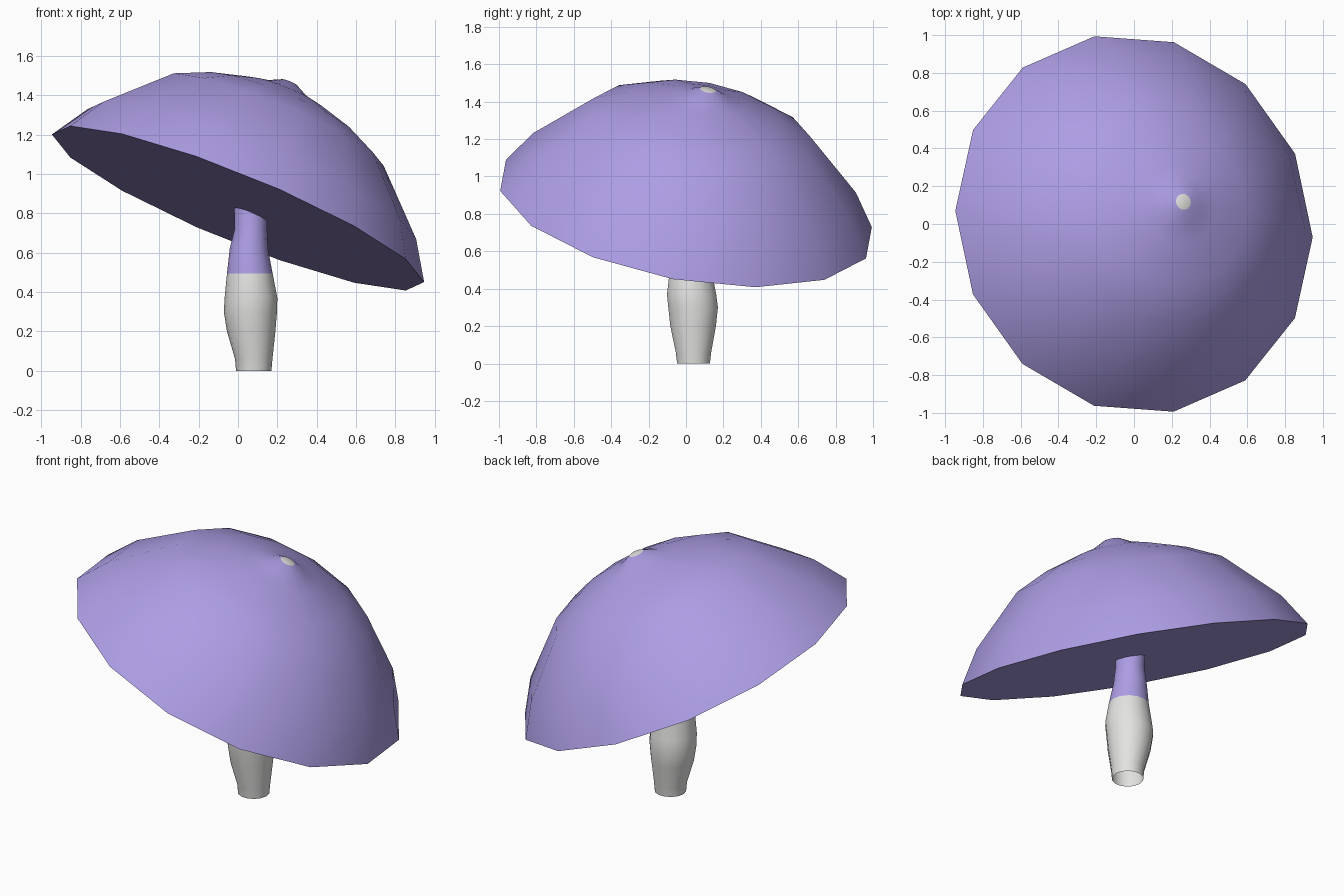
import bpy
import bmesh
import math
from mathutils import Matrix, Vector

SIDES = 14

cube = bpy.data.objects.get("Cube")
if cube:
    bpy.data.objects.remove(cube)


def make_material(name, rgb):
    mat = bpy.data.materials.new(name)
    mat.use_nodes = True
    color = (*rgb, 1)
    mat.diffuse_color = color
    mat.node_tree.nodes["Principled BSDF"].inputs["Base Color"].default_value = color
    return mat


purple = make_material("lavender", (0.42, 0.34, 0.78))
white = make_material("off_white", (0.77, 0.77, 0.76))


def add_ring(bm, center, rx, ry):
    angles = [2 * math.pi * i / SIDES for i in range(SIDES)]
    return [bm.verts.new(Vector(center) + Vector((rx * math.cos(a), ry * math.sin(a), 0)))
            for a in angles]


def bridge(bm, low, high, material):
    for i in range(SIDES):
        j = (i + 1) % SIDES
        face = bm.faces.new((low[i], low[j], high[j], high[i]))
        face.material_index = material


def finish(bm, name, materials, matrix=Matrix()):
    mesh = bpy.data.meshes.new(name)
    bm.to_mesh(mesh)
    bm.free()
    obj = bpy.data.objects.new(name, mesh)
    bpy.context.collection.objects.link(obj)
    for mat in materials:
        mesh.materials.append(mat)
    obj.matrix_world = matrix
    bpy.ops.object.select_all(action="DESELECT")
    obj.select_set(True)
    bpy.context.view_layer.objects.active = obj
    bpy.ops.object.shade_smooth_by_angle(angle=math.radians(40))
    return obj


# Cap: tilted dome with a flat underside and a small pale disc at its tip
cap_profile = [(1.02, 0), (0.9, 0.19), (0.605, 0.48), (0.42, 0.57),
               (0.22, 0.635), (0.12, 0.66), (0.043, 0.7)]
bm = bmesh.new()
rings = [add_ring(bm, (0, 0, h), r, r) for r, h in cap_profile]
for low, high in zip(rings, rings[1:]):
    bridge(bm, low, high, 0)
bm.faces.new(list(reversed(rings[0])))
bm.faces.new(rings[-1]).material_index = 1

axis = Vector((0.41, 0.184, 1)).normalized()
u = Vector((0.945, -0.07, -0.375))
u = (u - axis * u.dot(axis)).normalized()
v = axis.cross(u)
tilt = Matrix((u, v, axis)).transposed().to_4x4()
finish(bm, "cap", [purple, white], Matrix.Translation((0, 0, 0.826)) @ tilt)

# Stem: open-bottomed bulging tube, pale below and coloured at the neck
# Each entry: height, centre x, centre y, radius x, radius y
stem_profile = [(0, 0.08, 0.04, 0.09, 0.09), (0.06, 0.08, 0.04, 0.095, 0.097),
                (0.2, 0.067, 0.038, 0.123, 0.125), (0.3, 0.063, 0.038, 0.135, 0.136),
                (0.37, 0.066, 0.03, 0.134, 0.135), (0.495, 0.06, 0.025, 0.116, 0.115),
                (0.62, 0.055, 0.03, 0.097, 0.098), (0.72, 0.065, 0.04, 0.083, 0.085),
                (0.88, 0.065, 0.05, 0.085, 0.085)]
bm = bmesh.new()
rings = [add_ring(bm, (x, y, z), rx, ry) for z, x, y, rx, ry in stem_profile]
for i, (low, high) in enumerate(zip(rings, rings[1:])):
    bridge(bm, low, high, 0 if stem_profile[i][0] < 0.49 else 1)
finish(bm, "stem", [white, purple])
